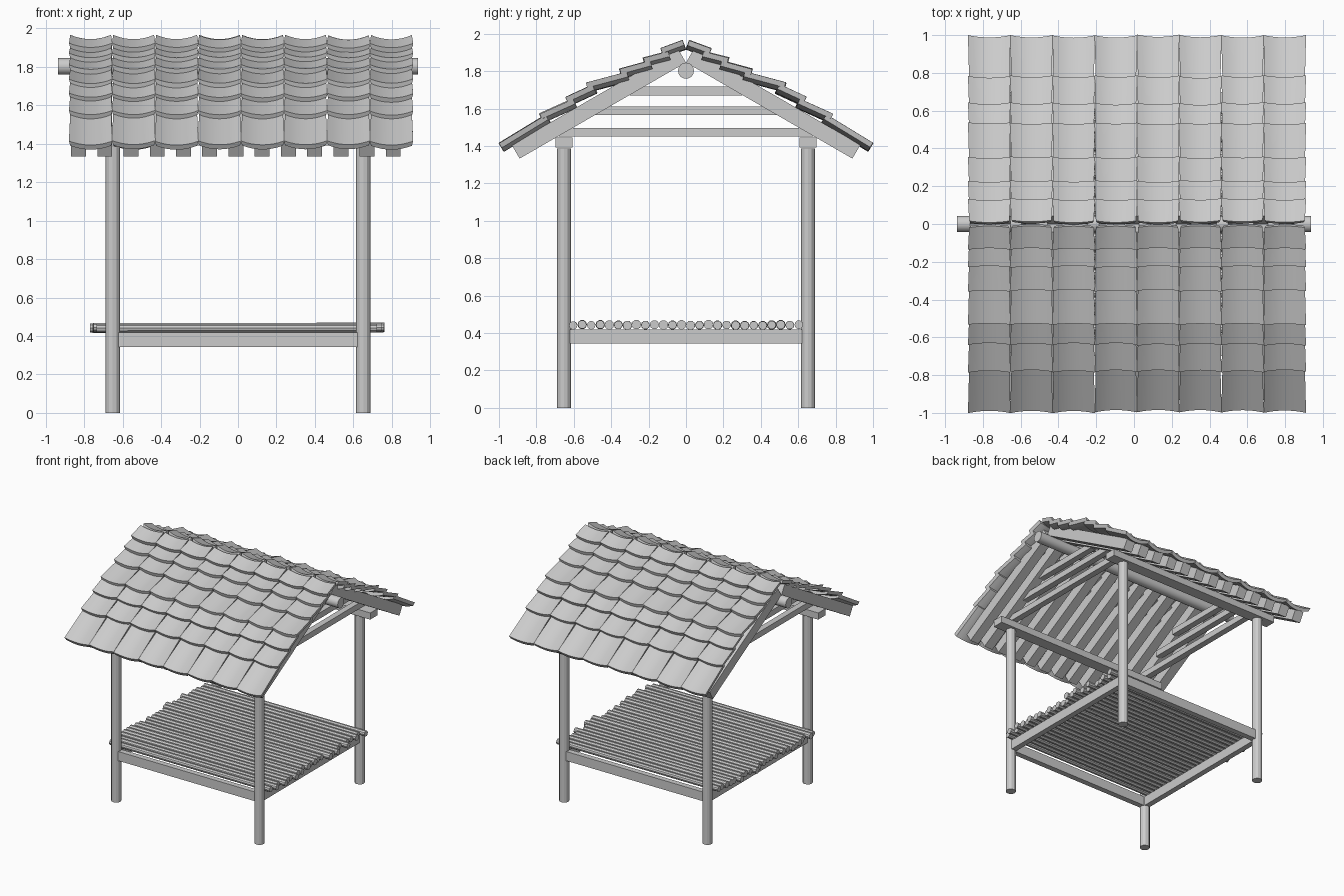
import bpy, bmesh, math, random
from mathutils import Vector, Matrix

if "Cube" in bpy.data.objects:
    bpy.data.objects.remove(bpy.data.objects["Cube"])

random.seed(4)


def finish(name, bm, smooth=False):
    bmesh.ops.recalc_face_normals(bm, faces=bm.faces[:])
    me = bpy.data.meshes.new(name)
    bm.to_mesh(me)
    bm.free()
    ob = bpy.data.objects.new(name, me)
    bpy.context.collection.objects.link(ob)
    if smooth:
        bpy.context.view_layer.objects.active = ob
        ob.select_set(True)
        bpy.ops.object.shade_smooth_by_angle(angle=math.radians(35))
        ob.select_set(False)
    return ob


def add_box(bm, center, size, rot_x=0.0):
    m = (Matrix.Translation(center) @ Matrix.Rotation(rot_x, 4, 'X')
         @ Matrix.Diagonal((*size, 1)))
    bmesh.ops.create_cube(bm, size=1, matrix=m)


def add_rod(bm, center, length, r1, r2, sides, along_x=False):
    m = Matrix.Translation(center)
    if along_x:
        m = m @ Matrix.Rotation(math.pi / 2, 4, 'Y')
    bmesh.ops.create_cone(bm, cap_ends=True, segments=sides, radius1=r1,
                          radius2=r2, depth=length, matrix=m)


# Corner posts
for sx in (-1, 1):
    for sy in (-1, 1):
        bm = bmesh.new()
        add_rod(bm, (sx * 0.652, sy * 0.652, 0.6925), 1.385, 0.038, 0.038, 12)
        finish("corner_post", bm)

# Platform rails between the posts
bm = bmesh.new()
for s in (-1, 1):
    add_box(bm, (0, s * 0.65, 0.381), (1.3, 0.045, 0.076))
    add_box(bm, (s * 0.65, 0, 0.381), (0.045, 1.3, 0.076))
finish("platform_rails", bm)

# Platform floor of slightly uneven poles
bm = bmesh.new()
N = 26
for i in range(N):
    y = -0.603 + 1.206 * i / (N - 1)
    add_rod(bm, (random.uniform(-0.012, 0.012), y, 0.442 + random.uniform(-0.002, 0.003)),
            random.uniform(1.42, 1.52), random.uniform(0.022, 0.026),
            random.uniform(0.022, 0.026), 10, along_x=True)
finish("floor_poles", bm, smooth=True)

# Eave beams on the posts
for s in (-1, 1):
    bm = bmesh.new()
    add_box(bm, (0, s * 0.652, 1.418), (1.56, 0.092, 0.055))
    finish("eave_beam", bm)

# Cross ties in the gables
bm = bmesh.new()
for s in (-1, 1):
    for z, half in ((1.473, 0.68), (1.588, 0.49), (1.693, 0.30)):
        add_box(bm, (s * 0.65, 0, z), (0.05, 2 * half, 0.048))
finish("gable_ties", bm)

# Ridge pole
bm = bmesh.new()
add_rod(bm, (0, 0, 1.802), 1.875, 0.043, 0.043, 16, along_x=True)
finish("ridge_pole", bm, smooth=True)

# Rafters on both slopes
ANG = math.radians(30)
THICK = 0.085
for s in (-1, 1):
    low = Vector((0, s * 0.89, 1.333))
    high = Vector((0, 0, 1.845))
    normal = Vector((0, s * math.sin(ANG), math.cos(ANG)))
    mid = (low + high) / 2 + normal * THICK / 2
    bm = bmesh.new()
    for i in range(13):
        add_box(bm, mid + Vector((-0.83 + 0.1365 * i, 0, 0)),
                (0.077, (high - low).length, THICK), -s * ANG)
    finish("rafters", bm)

# Overlapping rows of hollow curved tiles: (distance from ridge, height) of each lip
LIPS = [(1.0, 1.415), (0.785, 1.572), (0.643, 1.662), (0.535, 1.738),
        (0.355, 1.812), (0.23, 1.872), (0.135, 1.922), (0.018, 1.965)]
SEG, SAG, TILE = 8, 0.024, 0.028
PITCH = 0.2235


def add_tile(bm, cx, p0, p1, normal):
    rings = []
    for p, hw in ((p0, PITCH * 0.505), (p1, PITCH * 0.475)):
        top, bot = [], []
        for j in range(SEG + 1):
            t = 2 * j / SEG - 1
            q = p + normal * (-SAG * (1 - t * t))
            top.append(bm.verts.new(q + Vector((cx + hw * t, 0, 0))))
            bot.append(bm.verts.new(q - normal * TILE + Vector((cx + hw * t * 0.94, 0, 0))))
        rings.append(top + bot[::-1])
    a, b = rings
    n = len(a)
    for k in range(n):
        bm.faces.new((a[k], a[(k + 1) % n], b[(k + 1) % n], b[k]))
    for r in rings:
        for j in range(SEG):
            bm.faces.new((r[j], r[j + 1], r[n - 2 - j], r[n - 1 - j]))


for s in (-1, 1):
    bm = bmesh.new()
    for row in range(7):
        p0 = Vector((0, s * LIPS[row][0], LIPS[row][1]))
        p1 = Vector((0, s * LIPS[row + 1][0], LIPS[row + 1][1]))
        if row < 6:
            p1.z -= 0.026
            p1 += (p1 - p0).normalized() * 0.04
        d = (p1 - p0).normalized()
        normal = Vector((0, s * d.z, abs(d.y)))
        for c in range(8):
            jit = Vector((0, random.uniform(-0.003, 0.003), random.uniform(-0.002, 0.002)))
            add_tile(bm, -0.878 + PITCH * (c + 0.5), p0 + jit, p1 + jit, normal)
    finish("roof_tiles", bm, smooth=True)
